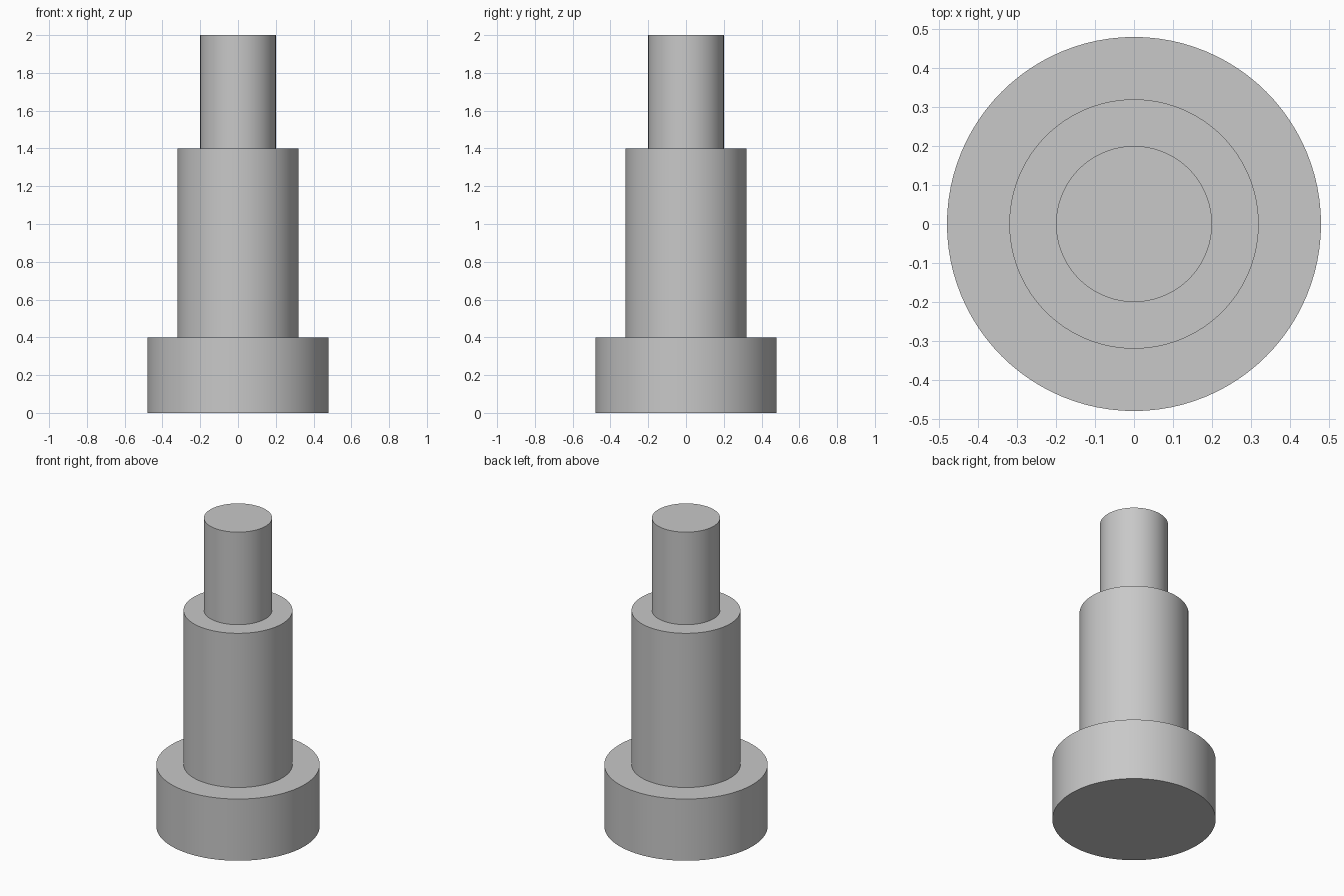
import bpy, bmesh
from math import cos, sin, tau, radians

SIDES = 96

cube = bpy.data.objects.get("Cube")
if cube:
    bpy.data.objects.remove(cube, do_unlink=True)

# Plain grey metal
grey = bpy.data.materials.new("grey_metal")
grey.use_nodes = True
colour = (0.58, 0.58, 0.58, 1)
grey.diffuse_color = colour
grey.node_tree.nodes["Principled BSDF"].inputs["Base Color"].default_value = colour


def turned_solid(name, profile):
    """Closed solid turned about z from (radius, height) points, bottom to top."""
    bm = bmesh.new()
    rings = [[bm.verts.new((r * cos(tau * i / SIDES), r * sin(tau * i / SIDES), z))
              for i in range(SIDES)] for r, z in profile]
    for low, high in zip(rings, rings[1:]):
        for i in range(SIDES):
            j = (i + 1) % SIDES
            bm.faces.new((low[i], low[j], high[j], high[i]))
    bm.faces.new(rings[0][::-1])
    bm.faces.new(rings[-1])
    mesh = bpy.data.meshes.new(name)
    bm.to_mesh(mesh)
    bm.free()
    mesh.materials.append(grey)
    obj = bpy.data.objects.new(name, mesh)
    bpy.context.collection.objects.link(obj)
    return obj


# Wide base, middle shoulder and slim top pin in one turned piece
pin = turned_solid("stepped_pin", [(0.48, 0), (0.48, 0.4), (0.32, 0.4),
                                   (0.32, 1.4), (0.2, 1.4), (0.2, 2)])

# Smooth walls with sharp rims
bpy.ops.object.select_all(action='DESELECT')
pin.select_set(True)
bpy.context.view_layer.objects.active = pin
bpy.ops.object.shade_smooth_by_angle(angle=radians(30))
